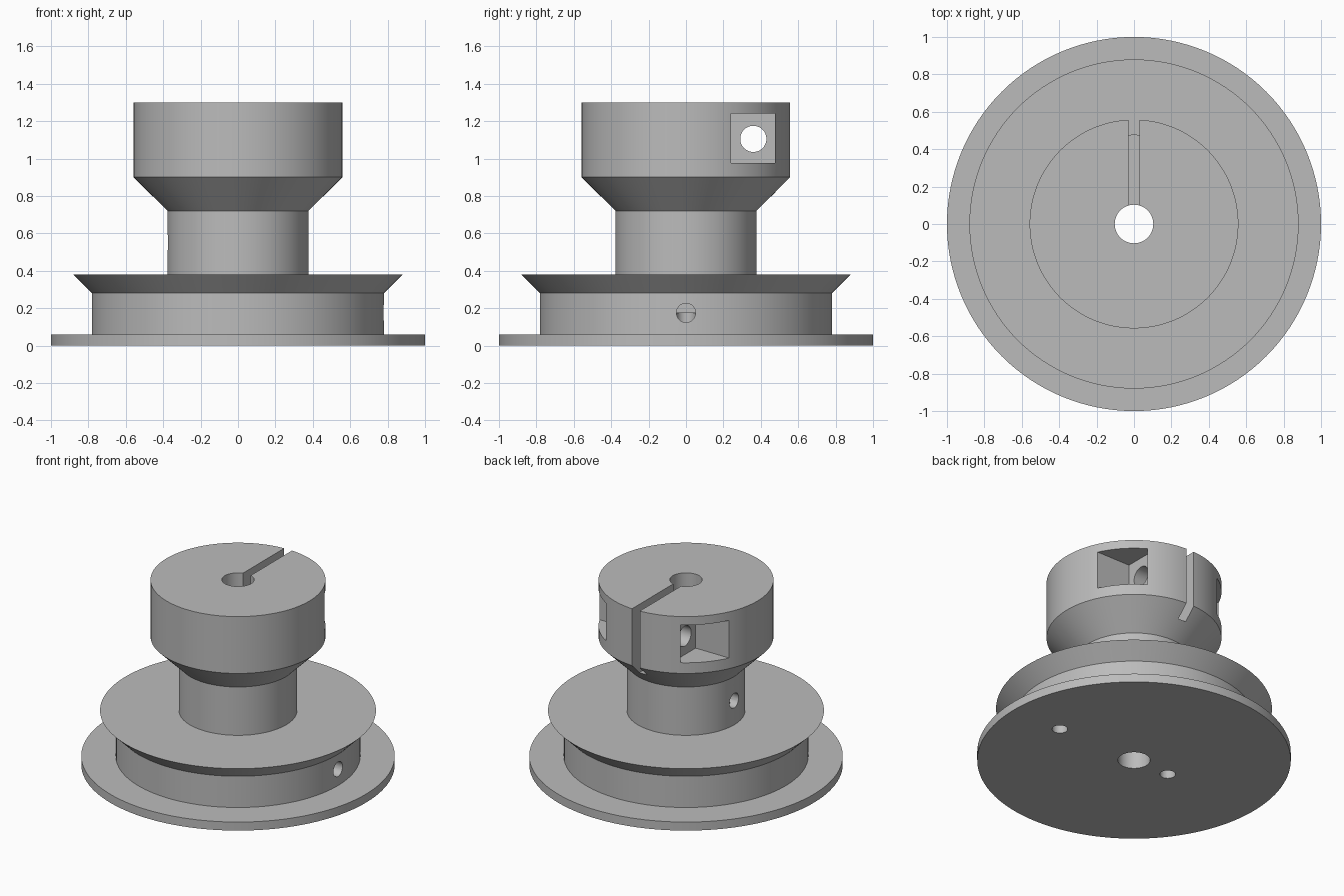
import bpy, bmesh, math
from mathutils import Matrix, Vector

if "Cube" in bpy.data.objects:
    bpy.data.objects.remove(bpy.data.objects["Cube"], do_unlink=True)

grey = bpy.data.materials.new("plain grey")
grey.use_nodes = True
colour = (0.5, 0.5, 0.5, 1)
grey.diffuse_color = colour
grey.node_tree.nodes["Principled BSDF"].inputs["Base Color"].default_value = colour


def make_object(name, bm):
    bmesh.ops.recalc_face_normals(bm, faces=bm.faces)
    mesh = bpy.data.meshes.new(name)
    bm.to_mesh(mesh)
    bm.free()
    mesh.materials.append(grey)
    obj = bpy.data.objects.new(name, mesh)
    bpy.context.collection.objects.link(obj)
    return obj


def lathe(name, profile, steps=128):
    """Spin a closed (radius, height) outline around z."""
    bm = bmesh.new()
    verts = [bm.verts.new((r, 0, z)) for r, z in profile]
    edges = [bm.edges.new((v, verts[i - 1])) for i, v in enumerate(verts)]
    bmesh.ops.spin(bm, geom=verts + edges, cent=(0, 0, 0), axis=(0, 0, 1),
                   angle=math.tau, steps=steps, use_merge=True)
    bmesh.ops.remove_doubles(bm, verts=bm.verts, dist=1e-5)
    return make_object(name, bm)


def cut(body, name, bm):
    """Subtract a temporary cutter from the body."""
    cutter = make_object(name, bm)
    cutter.hide_render = True
    mod = body.modifiers.new(name, "BOOLEAN")
    mod.operation = "DIFFERENCE"
    mod.solver = "EXACT"
    mod.object = cutter
    bpy.ops.object.modifier_apply(modifier=mod.name)
    bpy.data.objects.remove(cutter, do_unlink=True)


def box(lo, hi):
    lo, hi = Vector(lo), Vector(hi)
    bm = bmesh.new()
    bmesh.ops.create_cube(bm, size=1, matrix=Matrix.Translation((lo + hi) / 2)
                          @ Matrix.Diagonal((*(hi - lo), 1)))
    return bm


def rod(start, end, radius):
    start, end = Vector(start), Vector(end)
    axis = end - start
    bm = bmesh.new()
    bmesh.ops.create_cone(bm, cap_ends=True, segments=40, radius1=radius,
                          radius2=radius, depth=axis.length,
                          matrix=Matrix.Translation((start + end) / 2)
                          @ axis.to_track_quat("Z", "Y").to_matrix().to_4x4())
    return bm


# Turned body: base flange, drum, flared rim, neck, clamp head and bore
bore, neck, head = 0.103, 0.377, 0.558
body = lathe("clamping_spool", [
    (bore, 0), (1, 0), (1, 0.06), (0.78, 0.06), (0.78, 0.28), (0.88, 0.38),
    (neck, 0.38), (neck, 0.72), (head, 0.9), (head, 1.3), (bore, 1.3)])
bpy.ops.object.select_all(action="DESELECT")
body.select_set(True)
bpy.context.view_layer.objects.active = body

# Clamping slot from the bore out through the back
cut(body, "clamp_slot", box((-0.03, 0, 0.82), (0.03, 0.7, 1.4)))

# Cross screw hole with a square pocket at each end
cut(body, "screw_hole", rod((-0.3, 0.36, 1.105), (0.3, 0.36, 1.105), 0.07))
for side in (-1, 1):
    x0, x1 = sorted((side * 0.243, side * 0.7))
    cut(body, "screw_pocket", box((x0, 0.24, 0.975), (x1, 0.477, 1.24)))

# Elbow cord holes: up from the base, then out through drum and neck
for x, outside, z in ((0.617, 0.85, 0.175), (-0.28, -0.5, 0.55)):
    cut(body, "cord_hole_upright", rod((x, 0, -0.1), (x, 0, z), 0.05))
    cut(body, "cord_hole_side", rod((x, 0, z), (outside, 0, z), 0.051))

bpy.ops.object.shade_smooth_by_angle(angle=math.radians(30))
